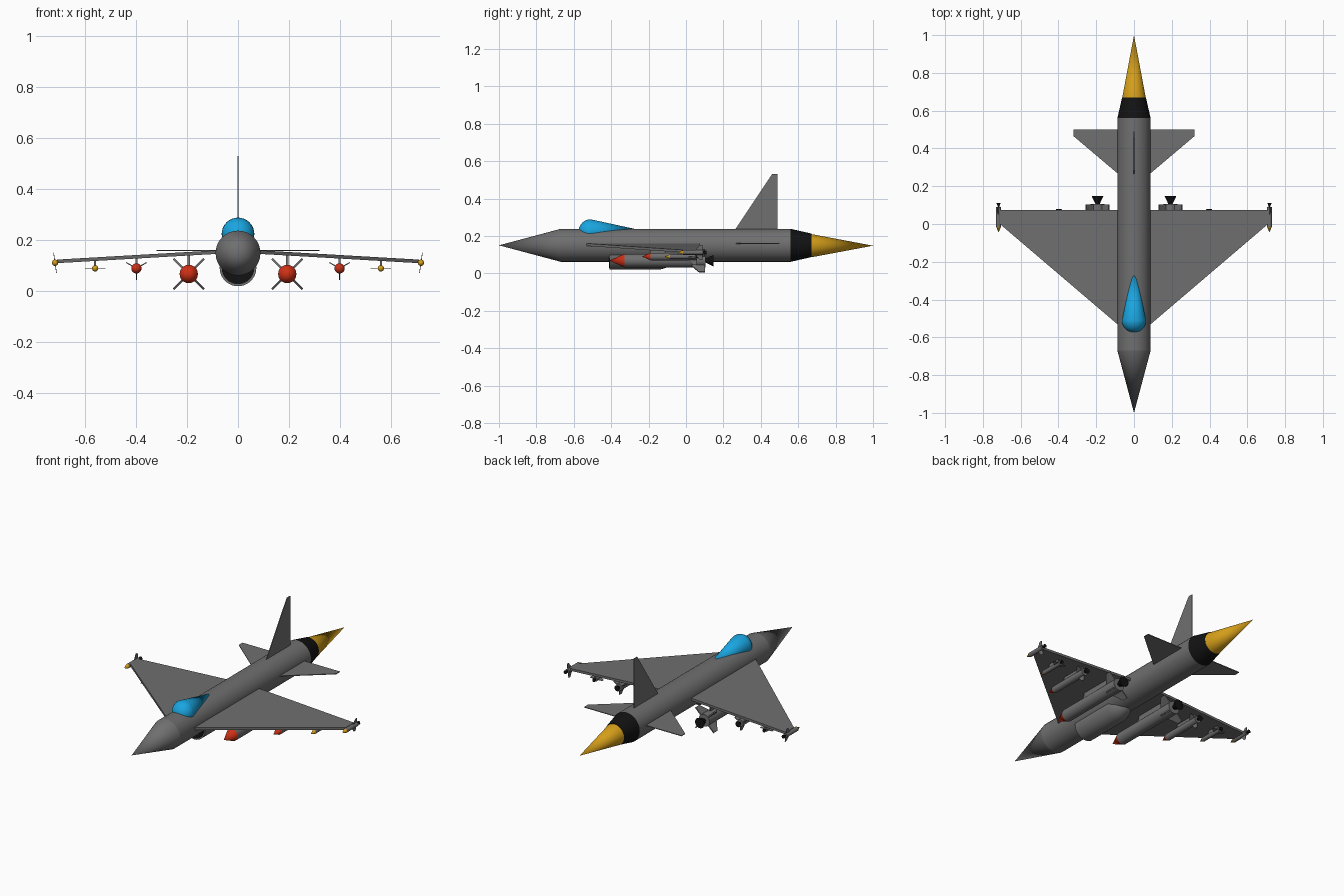
import bpy, bmesh, math
from mathutils import Vector, Matrix

if "Cube" in bpy.data.objects:
    bpy.data.objects.remove(bpy.data.objects["Cube"])

def material(name, rgb):
    m = bpy.data.materials.new(name)
    m.diffuse_color = (*rgb, 1)
    m.use_nodes = True
    m.node_tree.nodes["Principled BSDF"].inputs["Base Color"].default_value = m.diffuse_color
    return m

GREY = material("airframe grey", (0.16, 0.16, 0.16))
BLACK = material("nozzle black", (0.006, 0.006, 0.006))
AMBER = material("flame amber", (0.66, 0.34, 0.01))
BLUE = material("canopy blue", (0.01, 0.38, 0.75))
RED = material("warhead red", (0.62, 0.03, 0.008))

def finish(name, bm, mat, smooth=False):
    bmesh.ops.recalc_face_normals(bm, faces=bm.faces)
    me = bpy.data.meshes.new(name)
    bm.to_mesh(me)
    bm.free()
    ob = bpy.data.objects.new(name, me)
    bpy.context.collection.objects.link(ob)
    me.materials.append(mat)
    if smooth:
        bpy.ops.object.select_all(action='DESELECT')
        ob.select_set(True)
        bpy.context.view_layer.objects.active = ob
        bpy.ops.object.shade_smooth_by_angle(angle=math.radians(30))
    return ob

def lathe(name, profile, mat, x=0, z=0, n=32, sx=1, sz=1):
    """Revolve (y, radius) points around a line parallel to y."""
    bm = bmesh.new()
    rings = []
    for y, r in profile:
        k = 1 if r == 0 else n
        rings.append([bm.verts.new((x + sx * r * math.cos(2 * math.pi * i / n), y,
                                    z + sz * r * math.sin(2 * math.pi * i / n))) for i in range(k)])
    for a, b in zip(rings, rings[1:]):
        for i in range(n):
            j = (i + 1) % n
            quad = [a[i % len(a)], a[j % len(a)], b[j % len(b)], b[i % len(b)]]
            bm.faces.new(list(dict.fromkeys(quad)))
    for ring in (rings[0], rings[-1]):
        if len(ring) > 1:
            bm.faces.new(ring)
    return finish(name, bm, mat, True)

def plate(name, outline, half, mat=GREY):
    """Thicken a 3D outline by half to each side along the given vector."""
    bm = bmesh.new()
    h = Vector(half)
    a = [bm.verts.new(Vector(p) + h) for p in outline]
    b = [bm.verts.new(Vector(p) - h) for p in outline]
    bm.faces.new(a)
    bm.faces.new(b[::-1])
    for i in range(len(a)):
        j = (i + 1) % len(a)
        bm.faces.new((a[i], b[i], b[j], a[j]))
    return finish(name, bm, mat)

# Fuselage, nose, engine nozzle and flame
Z = 0.15
lathe("fuselage", [(-0.67, 0.088), (0.56, 0.088)], GREY, z=Z)
lathe("nose_cone", [(-1, 0), (-0.67, 0.088)], GREY, z=Z)
lathe("engine_nozzle", [(0.56, 0.088), (0.67, 0.063)], BLACK, z=Z)
lathe("engine_flame", [(0.67, 0.062), (1, 0)], AMBER, z=Z - 0.002)

# Teardrop canopy: round front, long tapering back
front = [(-0.51 - 0.064 * math.cos(a), 0.064 * math.sin(a))
         for a in [i * math.pi / 16 for i in range(9)]]
lathe("canopy", front + [(-0.215, 0)], BLUE, z=0.225)

# Belly air intake with dark mouth
lathe("air_intake", [(-0.41, 0.072), (-0.14, 0.072), (-0.10, 0.06), (0.0, 0)], GREY, z=0.092)
lathe("intake_mouth", [(-0.413, 0.064), (-0.409, 0.064)], BLACK, z=0.092)

# Tail fin
plate("tail_fin", [(0, 0.26, 0.23), (0, 0.46, 0.53), (0, 0.49, 0.53), (0, 0.49, 0.23)], (0.002, 0, 0))

def wing_z(x):
    return 0.154 - 0.058 * (abs(x) - 0.08)

def store(name, x, z, r, y0, y1, y2, nose, angles, span, chord, flare, n=20):
    """Weapon: nose y0..y1, body y1..y2, flared nozzle, fins at the given angles."""
    lathe(name + "_nose", [(y0, 0), (y1, r)], nose, x, z, n)
    lathe(name + "_body", [(y1, r), (y2, r)], GREY, x, z, n)
    lathe(name + "_nozzle", [(y2, r * 0.3), (y2 + flare, r * 0.85)], BLACK, x, z, n)
    for a in angles:
        c, s = math.cos(math.radians(a)), math.sin(math.radians(a))
        pts = [(0, y2 - chord * 1.3), (r, y2 - chord * 1.3), (span, y2 - chord * 0.6),
               (span, y2 - 0.003), (0, y2 - 0.003)]
        plate(name + "_fin", [(x + d * c, y, z + d * s) for d, y in pts],
              (-s * r * 0.1, 0, c * r * 0.1))

for side, label in ((-1, "left"), (1, "right")):
    # Main wing and tailplane
    plate(label + "_wing", [(side * x, y, wing_z(x)) for x, y in
          ((0.05, -0.563), (0.71, 0.0), (0.71, 0.075), (0.05, 0.075))], (0, 0, 0.007))
    plate(label + "_tailplane", [(side * x, y, 0.16) for x, y in
          ((0.06, 0.245), (0.32, 0.465), (0.32, 0.5), (0.06, 0.5))], (0, 0, 0.002))
    # Underwing weapons, from the inside out, then the wingtip missile
    store(label + "_bomb", side * 0.193, 0.068, 0.036, -0.41, -0.33, 0.105, RED,
          (45, 135, 225, 315), 0.085, 0.06, 0.042)
    mid = (30, 150, 270)
    store(label + "_missile", side * 0.398, 0.09, 0.02, -0.235, -0.19, 0.06, RED,
          mid, 0.046, 0.035, 0.02)
    store(label + "_small_missile", side * 0.56, 0.09, 0.0125, -0.115, -0.085, 0.05, AMBER,
          (0, 180), 0.04, 0.028, 0.016)
    store(label + "_tip_missile", side * 0.717, 0.112, 0.0125, -0.045, -0.015, 0.09, AMBER,
          (90 - side * 8, 270 - side * 8), 0.04, 0.03, 0.02)
    # Pylons joining the weapons to the wing
    for x, z, y0, y1 in ((0.193, 0.09, -0.2, 0.05), (0.398, 0.1, -0.12, 0.04), (0.56, 0.095, -0.05, 0.035)):
        top = wing_z(x)
        plate(label + "_pylon", [(side * x, y0, z), (side * x, y0 + 0.02, top),
              (side * x, y1, top), (side * x, y1, z)], (0.004, 0, 0))
